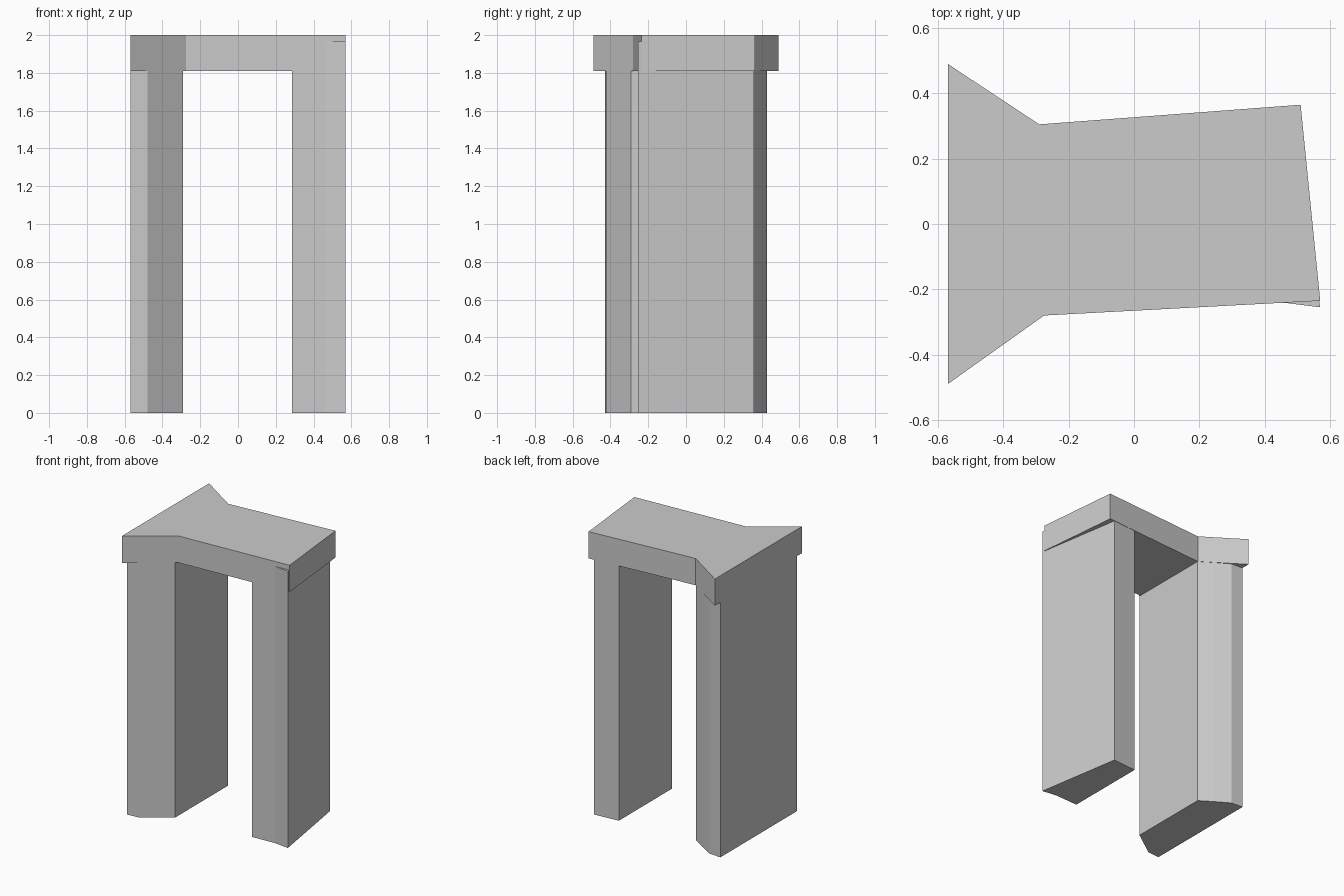
import bpy
import bmesh

cube = bpy.data.objects.get("Cube")
if cube:
    bpy.data.objects.remove(cube, do_unlink=True)

stone = bpy.data.materials.new("grey_stone")
stone.use_nodes = True
GREY = (0.6, 0.6, 0.6, 1)
stone.diffuse_color = GREY
stone.node_tree.nodes["Principled BSDF"].inputs["Base Color"].default_value = GREY


def prism(name, outline, bottom, top):
    """Extrude a counter-clockwise plan outline between two heights."""
    bm = bmesh.new()
    base = bm.faces.new([bm.verts.new((x, y, bottom)) for x, y in outline])
    up = bmesh.ops.extrude_face_region(bm, geom=[base], use_keep_orig=True)
    for v in up["geom"]:
        if isinstance(v, bmesh.types.BMVert):
            v.co.z = top
    bmesh.ops.recalc_face_normals(bm, faces=bm.faces)
    mesh = bpy.data.meshes.new(name)
    bm.to_mesh(mesh)
    bm.free()
    mesh.materials.append(stone)
    obj = bpy.data.objects.new(name, mesh)
    bpy.context.collection.objects.link(obj)
    return obj


# Flared slab across the top
prism("lintel", [(-0.57, -0.49), (-0.275, -0.28), (0.57, -0.235),
                 (0.51, 0.365), (-0.29, 0.305), (-0.57, 0.49)], 1.81, 2)

# Pillar under the flared end, reaching up into the slab
prism("right_pillar", [(-0.57, -0.43), (-0.48, -0.424), (-0.29, -0.29),
                       (-0.29, 0.303), (-0.38, 0.362), (-0.48, 0.422),
                       (-0.57, 0.428)], 0, 1.995)

# Pillar under the narrow end, with its front corner poking past the slab
prism("left_pillar", [(0.285, -0.249), (0.46, -0.241), (0.57, -0.255),
                      (0.47, 0.36), (0.285, 0.346)], 0, 1.965)
